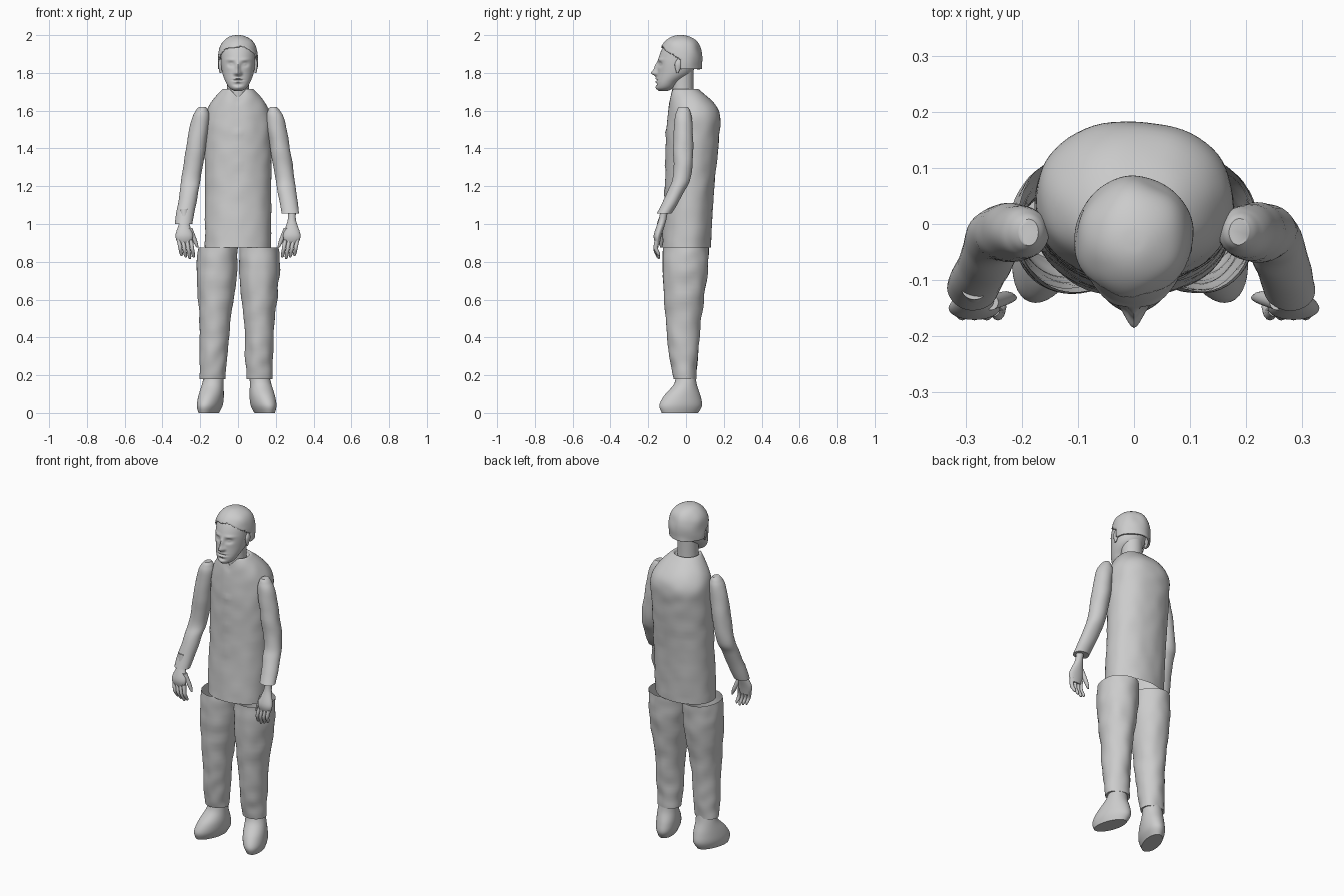
import bpy
import bmesh
from math import cos, sin, pi, exp, radians, copysign
from mathutils import Vector, noise

if "Cube" in bpy.data.objects:
    bpy.data.objects.remove(bpy.data.objects["Cube"])

tone = .6
grey = bpy.data.materials.new("plain grey")
grey.use_nodes = True
grey.diffuse_color = (tone, tone, tone, 1)
grey.node_tree.nodes["Principled BSDF"].inputs["Base Color"].default_value = grey.diffuse_color


def spline(rows, steps):
    """Interpolate smoothly through rows of numbers."""
    last = len(rows) - 1
    smooth = []
    for i in range(last):
        before, here, there, after = (
            Vector(rows[max(0, min(last, i + k))]) for k in (-1, 0, 1, 2))
        tangent_a = (there - before) / 2
        tangent_b = (after - here) / 2
        for s in range(steps):
            t = s / steps
            ease = t * t * (3 - 2 * t)
            smooth.append(here.lerp(there, ease)
                          + tangent_a * t * (1 - t) ** 2
                          - tangent_b * t * t * (1 - t))
    return smooth + [Vector(rows[last])]


def finish(bm, name):
    """Turn the bmesh into a smooth-shaded grey object."""
    mesh = bpy.data.meshes.new(name)
    bm.to_mesh(mesh)
    bm.free()
    mesh.materials.append(grey)
    part = bpy.data.objects.new(name, mesh)
    bpy.context.collection.objects.link(part)
    bpy.ops.object.select_all(action="DESELECT")
    part.select_set(True)
    bpy.context.view_layer.objects.active = part
    bpy.ops.object.shade_smooth_by_angle(angle=radians(50))
    return part


def loft(name, rows, segments=32, steps=6, x=0, lean=0, side=1, turn=0,
         power=1, open_start=False, lumps=0, shape=None, keep=None):
    """Skin rings of (height, y, half width, half depth) that drift sideways by lean."""
    bm = bmesh.new()
    rings = []
    start = rows[0][0]
    for z, y, wide, deep in spline(rows, steps):
        ring = []
        for k in range(segments):
            angle = 2 * pi * k / segments
            u = copysign(abs(cos(angle)) ** power, cos(angle)) * wide
            v = copysign(abs(sin(angle)) ** power, sin(angle)) * deep
            outward = Vector((u * cos(turn) - v * sin(turn),
                              u * sin(turn) + v * cos(turn), 0))
            point = Vector((x + lean * (z - start), y, z)) + outward
            if lumps:
                wrinkle = noise.noise(point * 14 + Vector((side, 0, 0)))
                point += outward.normalized() * wrinkle * lumps
            if shape:
                shape(point)
            point.x *= side
            ring.append(bm.verts.new(point))
        rings.append(ring)
    for lower, upper in zip(rings, rings[1:]):
        for k in range(segments):
            j = (k + 1) % segments
            bm.faces.new((lower[k], lower[j], upper[j], upper[k]))
    bm.faces.new(rings[-1])
    if not open_start:
        bm.faces.new(rings[0])
    bmesh.ops.recalc_face_normals(bm, faces=bm.faces)
    if keep:
        removed = [f for f in bm.faces if not keep(f.calc_center_median())]
        bmesh.ops.delete(bm, geom=removed, context="FACES")
    return finish(bm, name)


def bump(point, x, z, wide, tall):
    """Soft bump strength around a spot seen from the front."""
    return exp(-((point.x - x) / wide) ** 2 - ((point.z - z) / tall) ** 2)


# Jacket body with a notched collar and a row of buttons
def jacket_shape(point):
    if point.y < 0:
        if point.z > 1.6:
            point.z -= max(0, .045 - abs(point.x)) * (point.z - 1.6) * 9
        for button in range(4):
            point.y -= .007 * bump(point, 0, 1 + .16 * button, .015, .015)


loft("jacket", [
    (.875, 0, .175, .13), (1.2, .02, .175, .13), (1.45, .035, .177, .14),
    (1.6, .04, .166, .135), (1.71, -.005, .086, .076), (1.7, -.01, .06, .06)],
    segments=64, steps=10, power=.93, open_start=True, lumps=.004,
    shape=jacket_shape)

# Neck
loft("neck", [(1.62, -.015, .07, .06), (1.7, -.018, .058, .057), (1.85, -.02, .06, .06)])


# Head with nose, eyes, brows, lips and chin pushed out of the face
def face_shape(point):
    if point.y > -.07:
        return
    spot = Vector((abs(point.x), 0, point.z))
    nose = .03 * bump(spot, 0, 1.8, .014, .016) + .016 * bump(spot, 0, 1.83, .01, .024)
    nostril = .008 * bump(spot, .014, 1.797, .008, .008)
    eye = .009 * bump(spot, .036, 1.845, .011, .007)
    socket = .015 * bump(spot, .036, 1.845, .017, .012)
    brow = .005 * bump(spot, .04, 1.87, .024, .008)
    lips = .006 * (bump(spot, 0, 1.77, .02, .005) + bump(spot, 0, 1.753, .02, .005))
    mouth_line = .006 * bump(spot, 0, 1.762, .026, .003)
    chin = .005 * (bump(spot, 0, 1.722, .02, .01) - bump(spot, 0, 1.738, .02, .006))
    point.y -= nose + nostril + eye + brow + lips + chin - socket - mouth_line


loft("head", [
    (1.705, -.12, .02, .025), (1.72, -.11, .045, .046), (1.75, -.095, .064, .062),
    (1.8, -.06, .083, .092), (1.87, -.047, .091, .1), (1.94, -.035, .087, .085),
    (1.98, -.03, .05, .05)],
    segments=96, steps=14, shape=face_shape)


# Hair: a dome cut to a wavy hairline that drops towards the nape
def under_hair(point):
    hairline = 1.865 - .75 * (point.y + .03) + .005 * sin(70 * point.x)
    return point.y > -.03 or point.z > hairline


dome = []
for n in range(13):
    rise = sin(pi / 2 * n / 12)
    spread = (1 - rise ** 4) ** .5 + .02
    dome.append((1.82 + .18 * rise, -.028, .103 * spread, .112 * spread))
hair = loft("hair", dome, segments=72, steps=4, open_start=True, lumps=.006,
            keep=under_hair)
thickness = hair.modifiers.new("thickness", "SOLIDIFY")
thickness.thickness = .012
thickness.offset = -1

# Paired parts; the right leg stands a little wider and its cuff hangs lower
for label, side, hip, leg_lean, cuff in (
        ("left", 1, .113, 0, 1.055), ("right", -1, .107, -.04, 1)):
    loft(label + "_trouser_leg", [
        (.875, 0, .104, .121), (.74, -.005, .107, .12), (.5, -.014, .083, .093),
        (.3, -.013, .074, .075), (.18, -.006, .067, .058)],
        segments=48, steps=9, x=hip, lean=leg_lean, side=side,
        open_start=True, lumps=.006)

    # Shoe with the toe turned outward
    ankle = hip + leg_lean * -.5
    loft(label + "_shoe", [
        (.2, 0, .052, .05), (.15, -.004, .057, .062), (.09, -.02, .063, .1),
        (.04, -.028, .061, .117), (0, -.032, .047, .1)],
        segments=40, x=ankle, lean=-.14, side=side, turn=radians(18))

    # Sleeve bent forward at the elbow
    loft(label + "_sleeve", [
        (1.62, -.015, .018, .024), (1.6, -.015, .033, .035), (1.55, -.015, .048, .046),
        (1.4, -.015, .052, .053), (1.25, -.022, .051, .047), (1.17, -.055, .05, .044),
        (cuff, -.115, .046, .039)],
        x=.188, lean=-.16, side=side, lumps=.004)

    # Palm and wrist
    loft(label + "_palm", [
        (1.08, -.115, .023, .02), (1.02, -.125, .022, .02), (.94, -.15, .046, .021),
        (.89, -.15, .03, .01)],
        x=.285, side=side)

    # Four fingers curling inward
    for n in range(4):
        end = .814 + .008 * abs(n - 1)
        loft(f"{label}_finger_{n + 1}", [
            (.915, -.152, .011, .013), ((.915 + end) / 2, -.16, .01, .012),
            (end + .015, -.148, .009, .01), (end, -.144, .004, .004)],
            segments=12, x=.25 + .021 * n, lean=.17, side=side)

    # Thumb
    loft(label + "_thumb", [
        (.98, -.14, .014, .014), (.91, -.132, .012, .012), (.875, -.132, .005, .005)],
        segments=12, x=.256, lean=.4, side=side)

    # Ear
    loft(label + "_ear", [
        (1.8, -.046, .005, .005), (1.845, -.04, .011, .02), (1.876, -.038, .004, .006)],
        segments=16, x=.093, side=side)
